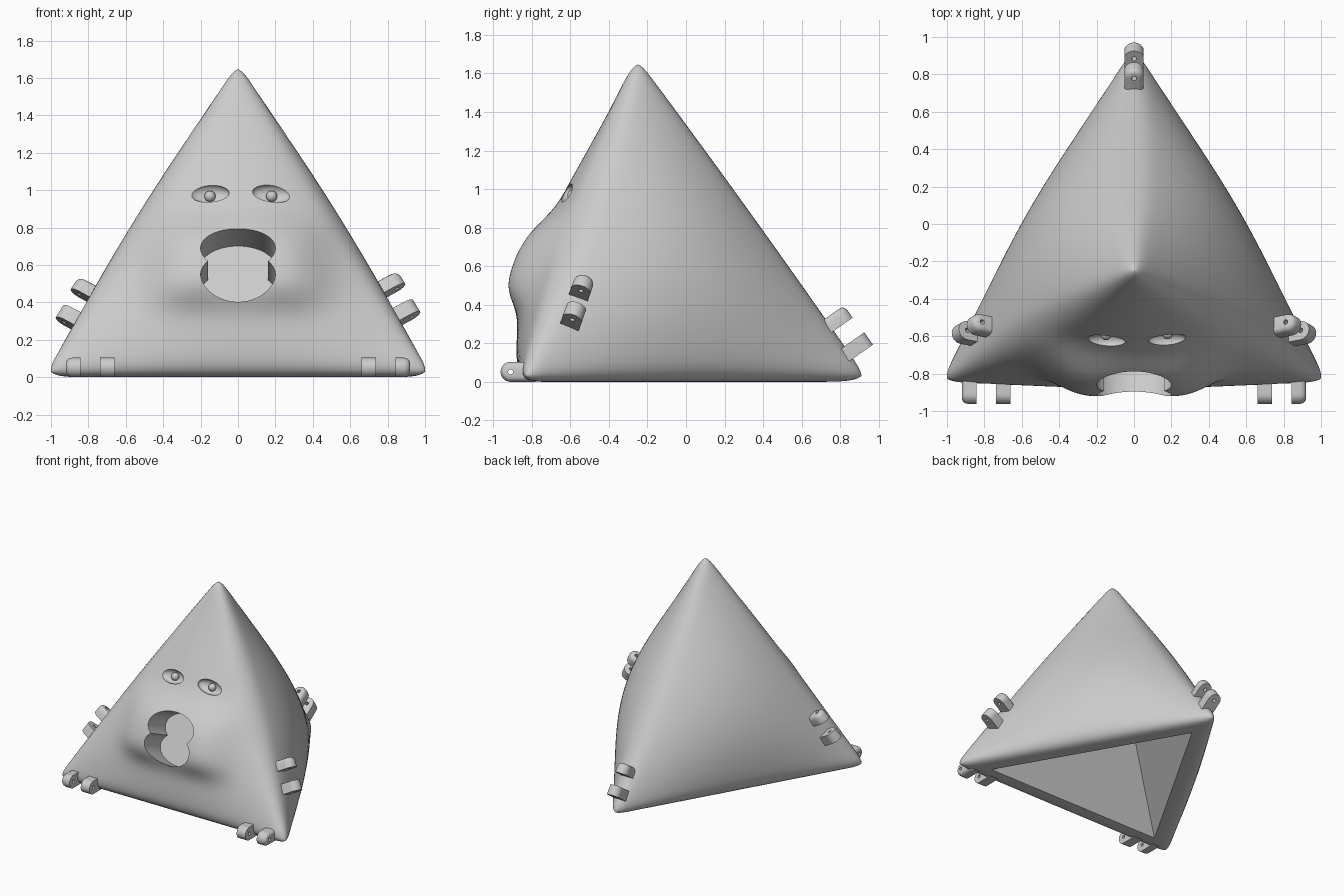
import bpy, bmesh, math
from mathutils import Vector, Matrix
from mathutils.bvhtree import BVHTree

if "Cube" in bpy.data.objects:
    bpy.data.objects.remove(bpy.data.objects["Cube"])

grey = bpy.data.materials.new("plain_grey")
grey.use_nodes = True
grey.diffuse_color = (0.6, 0.6, 0.6, 1)
grey.node_tree.nodes["Principled BSDF"].inputs["Base Color"].default_value = (0.6, 0.6, 0.6, 1)


def make(name, bm):
    bmesh.ops.recalc_face_normals(bm, faces=bm.faces)
    mesh = bpy.data.meshes.new(name)
    bm.to_mesh(mesh)
    bm.free()
    mesh.materials.append(grey)
    ob = bpy.data.objects.new(name, mesh)
    bpy.context.collection.objects.link(ob)
    return ob


def activate(ob):
    bpy.ops.object.select_all(action='DESELECT')
    ob.select_set(True)
    bpy.context.view_layer.objects.active = ob


def smooth(ob):
    activate(ob)
    bpy.ops.object.shade_smooth_by_angle(angle=math.radians(40))


def cut(ob, cutter):
    activate(ob)
    mod = ob.modifiers.new("cut", 'BOOLEAN')
    mod.operation, mod.solver, mod.object = 'DIFFERENCE', 'EXACT', cutter
    bpy.ops.object.modifier_apply(modifier=mod.name)
    bpy.data.objects.remove(cutter)


def muzzle(x, z):
    # Two cheeks with a shallow valley between them
    depth = 0.09 + 0.65 * x * x
    return depth * math.exp(-(x / 0.43) ** 4 - ((z - 0.62) / 0.23) ** 4)


# Body: rounded four-sided solid with swollen faces and a muzzle
RADIUS, N = 0.045, 64
corners = [Vector(c) for c in ((-0.965, -0.805, RADIUS), (0.965, -0.805, RADIUS),
                               (0, 0.87, RADIUS), (0, -0.25, 1.605))]
sides = [(0, 1, 3), (1, 2, 3), (2, 0, 3), (0, 2, 1)]
swell = (0.14, 0.17, 0.17, 0)
core = BVHTree.FromPolygons(corners, sides)
middle = sum(corners, Vector()) / 4
outer = [c + (c - middle) * 0.12 for c in corners]

bm = bmesh.new()
for k, side in enumerate(sides):
    a, b, c = (outer[i] for i in side)
    normal = (b - a).cross(c - a).normalized()
    grid = {}
    for i in range(N + 1):
        for j in range(N + 1 - i):
            u, v = i / N, j / N
            w = 1 - u - v
            p = a * w + b * u + c * v
            q = core.find_nearest(p)[0]
            q = q + (p - q).normalized() * RADIUS
            q += normal * swell[k] * 27 * u * v * w
            if k == 0:
                q.y -= muzzle(q.x, q.z) * min(1, 30 * u * v * w)
            grid[i, j] = bm.verts.new(q)
    for i in range(N):
        for j in range(N - i):
            bm.faces.new((grid[i, j], grid[i + 1, j], grid[i, j + 1]))
            if i + j < N - 1:
                bm.faces.new((grid[i + 1, j], grid[i + 1, j + 1], grid[i, j + 1]))
bmesh.ops.remove_doubles(bm, verts=bm.verts, dist=0.0005)
for _ in range(6):
    bmesh.ops.smooth_vert(bm, verts=bm.verts, factor=0.5,
                          use_axis_x=True, use_axis_y=True, use_axis_z=True)
body = make("body", bm)

# Hollow inside, open at the base
bm = bmesh.new()
base = [bm.verts.new(v) for v in ((-0.85, -0.74, -0.1), (0.85, -0.74, -0.1), (0, 0.74, -0.1))]
tip = bm.verts.new((0, -0.25, 1.32))
bm.faces.new(base)
for i in range(3):
    bm.faces.new((base[i], base[(i + 1) % 3], tip))
cut(body, make("hollow_cutter", bm))

# Mouth: two overlapping oval pockets with a flat floor, sloping down inward
for height in (0.261, 0.111):
    bm = bmesh.new()
    place = (Matrix.Rotation(math.radians(-25), 4, 'X') @ Matrix.Translation((0, -1.131, height))
             @ Matrix.Diagonal((0.2, 1, 0.125, 1)) @ Matrix.Rotation(math.pi / 2, 4, 'X'))
    bmesh.ops.create_cone(bm, cap_ends=True, segments=48, radius1=1, radius2=1,
                          depth=0.6, matrix=place)
    cut(body, make("mouth_cutter", bm))

# Eyes: oval sockets, each with a small round pupil
for name, x in (("right", -0.15), ("left", 0.18)):
    bpy.context.view_layer.update()
    surface = body.ray_cast(Vector((x, -2, 0.98)), Vector((0, 1, 0)))[1]
    frame = (Matrix.Translation(surface) @ Matrix.Rotation(math.radians(-22), 4, 'X')
             @ Matrix.Rotation(math.radians(5 if x > 0 else 0), 4, 'Y'))
    bm = bmesh.new()
    bmesh.ops.create_uvsphere(bm, u_segments=32, v_segments=16, radius=1,
                              matrix=frame @ Matrix.Diagonal((0.105, 0.045, 0.052, 1)))
    cut(body, make("socket_cutter", bm))
    bm = bmesh.new()
    bmesh.ops.create_uvsphere(bm, u_segments=20, v_segments=10, radius=0.03,
                              matrix=frame @ Matrix.Translation((0, 0.035, 0)))
    smooth(make(name + "_pupil", bm))
smooth(body)


def hinge_tab(name, tip, out, axis, domed, radius=0.052, length=0.14, thick=0.078):
    # Round-ended plate with a pin hole; the domed kind is rounded on one side
    z = Vector(axis).normalized()
    x = Vector(out)
    x = (x - z * x.dot(z)).normalized()
    frame = Matrix((x, z.cross(x), z)).transposed()
    top = [(0.1, 1), (0.3, 0.92), (0.43, 0.78), (0.5, 0.55)] if domed else [(0.5, 1)]
    layers = [(-0.5, 0)] + [(-0.5, 1)] + top + [(0.5, 0)]
    count = 32
    bm = bmesh.new()
    rings = []
    for height, scale in layers:
        ring = []
        for s in range(count):
            ang = math.tau * s / count
            ca, sa = math.cos(ang), math.sin(ang)
            if scale == 0:
                reach = 0.013
            elif ca > -0.001:
                reach = radius * scale
            else:
                reach = min(radius * scale / max(abs(sa), 0.001), length / abs(ca))
            ring.append(bm.verts.new(Vector(tip) + frame @ Vector((reach * ca, reach * sa, height * thick))))
        rings.append(ring)
    for r in range(len(rings)):
        lower, upper = rings[r], rings[(r + 1) % len(rings)]
        for s in range(count):
            t = (s + 1) % count
            bm.faces.new((lower[s], lower[t], upper[t], upper[s]))
    smooth(make(name, bm))


# Hinge tabs: pairs on the front base edge, the two sloping edges and the back edge
for name, s in (("right", -1), ("left", 1)):
    hinge_tab(name + "_front_outer_tab", (s * 0.88, -0.91, 0.052), (0, -1, 0), (s, 0, 0), True)
    hinge_tab(name + "_front_inner_tab", (s * 0.7, -0.91, 0.052), (0, -1, 0), (s, 0, 0), False)
    rise = 0.03 if s > 0 else 0
    edge = (-s * 0.5, 0.285, 0.82)
    out = (s * 0.868, 0.17, 0.47)
    hinge_tab(name + "_upper_side_tab", (s * 0.83, -0.535, 0.475 + rise), out, edge, True)
    hinge_tab(name + "_lower_side_tab", (s * 0.91, -0.58, 0.325 + rise), out, edge, False)
back_edge, back_out = (0, -0.574, 0.82), (0, 0.82, 0.574)
hinge_tab("upper_back_tab", (0, 0.8, 0.335), back_out, back_edge, True)
hinge_tab("lower_back_tab", (0, 0.905, 0.195), back_out, back_edge, False)
